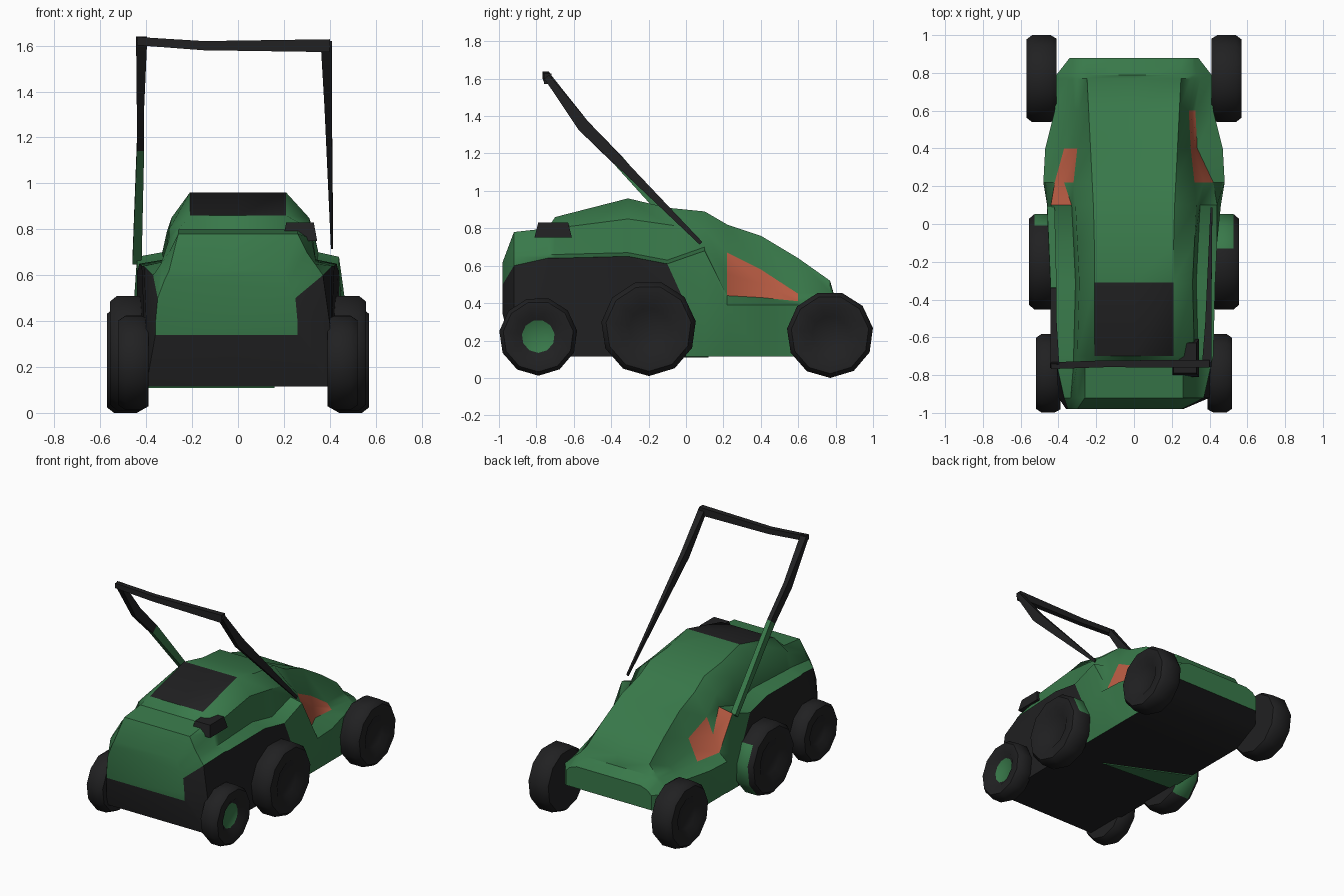
import bpy, bmesh, math
from mathutils import Vector

if "Cube" in bpy.data.objects:
    bpy.data.objects.remove(bpy.data.objects["Cube"])


def material(name, rgb):
    m = bpy.data.materials.new(name)
    m.diffuse_color = (*rgb, 1)
    m.use_nodes = True
    m.node_tree.nodes["Principled BSDF"].inputs["Base Color"].default_value = m.diffuse_color
    return m


GREEN = material("green", (0.04, 0.19, 0.068))
BLACK = material("black", (0.015, 0.015, 0.016))
ORANGE = material("orange", (0.48, 0.105, 0.055))


def finish(bm, name, mats, angle=40):
    bmesh.ops.recalc_face_normals(bm, faces=bm.faces[:])
    me = bpy.data.meshes.new(name)
    bm.to_mesh(me)
    bm.free()
    for m in mats:
        me.materials.append(m)
    ob = bpy.data.objects.new(name, me)
    bpy.context.collection.objects.link(ob)
    bpy.ops.object.select_all(action='DESELECT')
    ob.select_set(True)
    bpy.context.view_layer.objects.active = ob
    bpy.ops.object.shade_smooth_by_angle(angle=math.radians(angle))
    return ob


# Body stations: y, top z, shoulder x and z, ledge x and z, side x
STATIONS = [
    (-.98, .62, .27, .58, .30, .50, .31),
    (-.92, .78, .30, .70, .37, .60, .40),
    (-.74, .80, .30, .76, .41, .64, .41),
    (-.70, .86, .30, .80, .42, .64, .41),
    (-.31, .96, .29, .85, .43, .65, .42),
    (-.10, .91, .30, .82, .44, .61, .44),
    (.10, .89, .31, .79, .44, .68, .46),
    (.22, .82, .32, .67, .42, .44, .48),
    (.40, .76, .30, .58, .37, .43, .47),
    (.60, .64, .29, .45, .34, .41, .42),
    (.77, .52, .30, .46, .35, .42, .41),
    (.79, .45, .31, .44, .35, .41, .41),
    (.88, .41, .31, .39, .33, .37, .34),
]


def section(y, zt, ws, zs, wl, zl, wm):
    top_x = .26 if y < -.72 else .21 + .05 * max(0, y)
    dip = .035 if .3 < y < .5 else 0
    bottom_z = .34 if y < -.95 else .115 + max(0, y - .6) * .5
    side_y = y + (.1 if -.2 < y < 0 else 0)        # slanted end of the black side
    shift = -.05 if y < -.95 else 0                # front panel sits off centre

    def half(right):
        w = ws + (.02 if right and -.8 < y < .15 else 0)
        led = ws + .035 if right and .3 < y < .7 else wl
        if -.8 < y < .15:
            inner = (w + .02, zl + .02)
        else:
            inner = ((w + led) / 2, (zs + zl) / 2)
        return [(min(top_x, w - .02), y, zt), (w, y, zs), (inner[0], y, inner[1]),
                (led, y, zl), (wm, side_y, .39 if y < .7 else .36),
                (min(wm, .415), side_y, bottom_z)]
    loop = [(0, y, zt - dip)] + half(True) + [(-a, b, c) for a, b, c in reversed(half(False))]
    return [(a + shift, b, c) for a, b, c in loop]


bm = bmesh.new()
rings = [[bm.verts.new(p) for p in section(*st)] for st in STATIONS]
n = len(rings[0])
for s in range(len(rings) - 1):
    for k in range(n):
        j = (k + 1) % n
        f = bm.faces.new((rings[s][k], rings[s][j], rings[s + 1][j], rings[s + 1][k]))
        band = min(k, n - 1 - k)  # 0 top, 1 slope, 2-3 wall and ledge, 4-5 side, 6 underside
        right = k < n / 2
        if band == 6 or (band >= 4 and s < 5):
            f.material_index = 1
        if band == 0 and s == 3:      # black lid on the hood
            f.material_index = 1
        if band in (2, 3) and (s in (7, 8) if right else s == 7 or (s == 6 and band == 3)):
            f.material_index = 2      # orange side pockets
for ring in (rings[0], rings[-1]):    # end caps
    bm.faces.new(ring)
finish(bm, "mower_body", [GREEN, BLACK, ORANGE])


# Wheels, with an optional green patch on the tread between two angles
def wheel(name, side, y, z, r, x0, x1, hub=BLACK, patch=None):
    bm = bmesh.new()
    prof = [(x0, r * .55), (x0, r * .92), (x0 + .03, r), (x1 - .03, r),
            (x1, r * .9), (x1, r * .6), (x1 - .03, r * .42)]
    sides = 11
    loops = []
    for x, rad in prof:
        loops.append([bm.verts.new((side * x,
                                    y + rad * math.cos(2 * math.pi * i / sides + .15),
                                    z + rad * math.sin(2 * math.pi * i / sides + .15)))
                      for i in range(sides)])
    for b, (p, q) in enumerate(zip(loops, loops[1:])):
        for i in range(sides):
            j = (i + 1) % sides
            f = bm.faces.new((p[i], p[j], q[j], q[i]))
            c = f.calc_center_median()
            a = math.degrees(math.atan2(c.z - z, c.y - y))
            if patch and b in (1, 2) and patch[0] < a < patch[1]:
                f.material_index = 2
    bm.faces.new(loops[0])
    bm.faces.new(loops[-1]).material_index = 1
    finish(bm, name, [BLACK, hub, GREEN], 50)


for side, tag in ((1, "right"), (-1, "left")):
    wheel("front_wheel_" + tag, side, -0.79, .222, .21, .39, .52, GREEN if side > 0 else BLACK)
    wheel("middle_wheel_" + tag, side, -0.2, .265, .255, .40, .557,
          patch=(0, 70) if side > 0 else (-45, 30))
    wheel("rear_wheel_" + tag, side, 0.77, .232, .232, .41, .57)

# Green wedge under the body beside the left middle wheel
bm = bmesh.new()
lower = [bm.verts.new(p) for p in ((.16, -.14, .108), (-.41, -.10, .108), (-.41, .12, .108))]
upper = [bm.verts.new(v.co + Vector((0, 0, .007))) for v in lower]
bm.faces.new(lower)
bm.faces.new(upper)
for i in range(3):
    j = (i + 1) % 3
    bm.faces.new((lower[i], lower[j], upper[j], upper[i]))
finish(bm, "underside_wedge", [GREEN])


# Handle bars: square tubes through (point, half width, half depth)
def bar(name, pts, mat):
    bm = bmesh.new()
    d = (Vector(pts[-1][0]) - Vector(pts[0][0])).normalized()
    u = Vector((0, 1, 0)) if abs(d.x) > .9 else Vector((1, 0, 0))
    v = d.cross(u).normalized()
    loops = []
    for p, a, b in pts:
        p = Vector(p)
        loops.append([bm.verts.new(p + u * a * i + v * b * j)
                      for i, j in ((1, 1), (-1, 1), (-1, -1), (1, -1))])
    for a, b in zip(loops, loops[1:]):
        for i in range(4):
            j = (i + 1) % 4
            bm.faces.new((a[i], a[j], b[j], b[i]))
    bm.faces.new(loops[0])
    bm.faces.new(loops[-1])
    finish(bm, name, [mat])


bar("handle_right", [((.41, .08, .72), .005, .01), ((.393, -.55, 1.35), .016, .034),
                     ((.385, -.745, 1.61), .024, .016)], BLACK)
bar("handle_left_lower", [((-.44, .08, .66), .02, .02), ((-.425, -.36, 1.16), .016, .03)], GREEN)
bar("handle_left_upper", [((-.425, -.36, 1.16), .016, .03), ((-.425, -.55, 1.35), .016, .034),
                          ((-.42, -.75, 1.63), .024, .016)], BLACK)
bar("handle_grip", [((-.44, -.75, 1.62), .018, .018), ((-.15, -.74, 1.60), .018, .02),
                    ((.4, -.74, 1.60), .02, .028)], BLACK)

# Small black cap on the right of the hood
bm = bmesh.new()
bmesh.ops.create_cube(bm, size=1)
for v in bm.verts:
    taper = .8 if v.co.z > 0 else 1
    v.co = Vector((.27 + v.co.x * .15 * taper, -.71 + v.co.y * .2 * taper, .79 + v.co.z * .08))
finish(bm, "side_cap", [BLACK])
